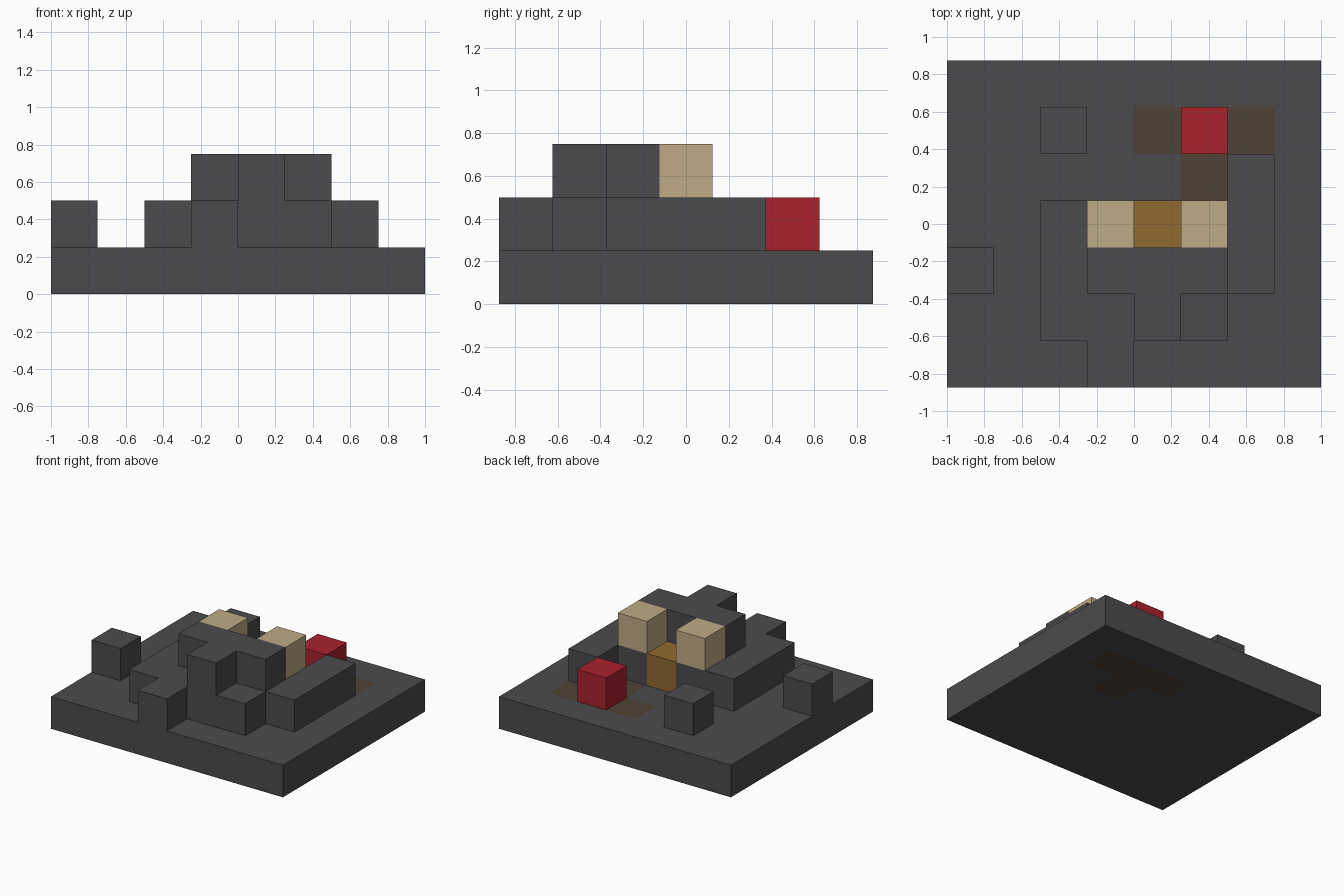
import bpy
import bmesh
from mathutils import Vector

default = bpy.data.objects.get("Cube")
if default:
    bpy.data.objects.remove(default, do_unlink=True)

UNIT = 0.25                              # edge of one block
ORIGIN = Vector((-1.0, -0.875, 0.0))


def material(name, srgb):
    rgb = [((c / 255 + 0.055) / 1.055) ** 2.4 for c in srgb]
    mat = bpy.data.materials.new(name)
    mat.use_nodes = True
    mat.diffuse_color = (*rgb, 1)
    bsdf = mat.node_tree.nodes["Principled BSDF"]
    bsdf.inputs["Base Color"].default_value = (*rgb, 1)
    bsdf.inputs["Roughness"].default_value = 0.9
    return mat


gray = material("charcoal", (75, 75, 79))
brown = material("dark brown", (79, 66, 53))
red = material("red", (170, 33, 45))
tan = material("tan", (190, 171, 134))
amber = material("amber", (144, 106, 50))

# Block plans of the three storeys, back row first; each letter is a part
STOREYS = [
    ["BBBBBBBB",
     "BBBBFFFB",
     "BBBBBFBB",
     "BBBBBBBB",
     "BBBBBBBB",
     "BBBBBBBB",
     "BBBBBBBB"],
    ["........",
     "..P..R..",
     "......M.",
     "..MMAMM.",
     "C.MMMMM.",
     "..MMMM..",
     "...M...."],
    ["........",
     "........",
     "........",
     "...L.K..",
     "...TTT..",
     "....T...",
     "........"],
]

PARTS = {
    "B": ("base_slab", gray),
    "F": ("floor_patch", brown),
    "M": ("middle_tier", gray),
    "T": ("top_tier", gray),
    "P": ("back_post", gray),
    "C": ("corner_post", gray),
    "R": ("red_block", red),
    "A": ("amber_block", amber),
    "L": ("right_tan_block", tan),
    "K": ("left_tan_block", tan),
}

cells = {}
for k, rows in enumerate(STOREYS):
    for j, row in enumerate(reversed(rows)):
        for i, letter in enumerate(row):
            if letter != ".":
                cells[i, j, k] = letter


def build_part(letter, name, mat):
    """Make the outer skin of all blocks that share one letter."""
    bm = bmesh.new()
    for cell, owner in cells.items():
        if owner != letter:
            continue
        centre = Vector(cell) + Vector((0.5, 0.5, 0.5))
        for axis in range(3):
            for sign in (-1, 1):
                normal = Vector((0, 0, 0))
                normal[axis] = sign
                if tuple(int(c) for c in Vector(cell) + normal) in cells:
                    continue
                # Two in-plane directions, ordered so the face points outward
                u, v = Vector((0, 0, 0)), Vector((0, 0, 0))
                u[(axis + 1) % 3] = 0.5
                v[(axis + 2) % 3] = 0.5 * sign
                mid = centre + normal / 2
                corners = (mid - u - v, mid + u - v, mid + u + v, mid - u + v)
                bm.faces.new([bm.verts.new(ORIGIN + p * UNIT) for p in corners])
    bmesh.ops.remove_doubles(bm, verts=bm.verts, dist=0.001)
    # Merge neighbouring flat squares into clean panels
    bmesh.ops.dissolve_limit(bm, angle_limit=0.01, verts=bm.verts, edges=bm.edges)
    mesh = bpy.data.meshes.new(name)
    bm.to_mesh(mesh)
    bm.free()
    mesh.materials.append(mat)
    bpy.context.collection.objects.link(bpy.data.objects.new(name, mesh))


for letter, (name, mat) in PARTS.items():
    build_part(letter, name, mat)
